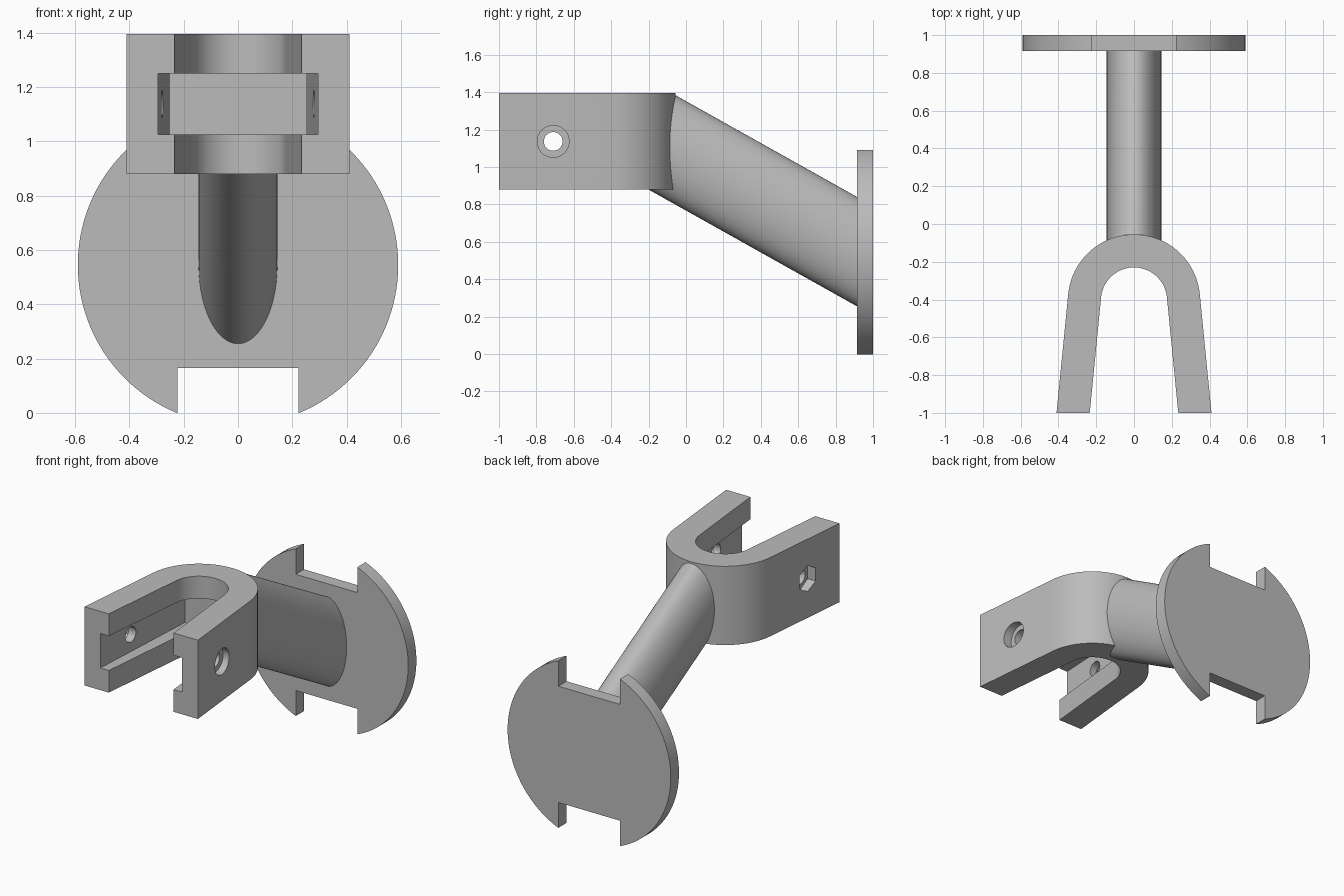
import bpy, bmesh, math
from mathutils import Vector

if "Cube" in bpy.data.objects:
    bpy.data.objects.remove(bpy.data.objects["Cube"])

grey = bpy.data.materials.new("plain grey")
grey.use_nodes = True
colour = (0.5, 0.5, 0.5, 1)
grey.diffuse_color = colour
grey.node_tree.nodes["Principled BSDF"].inputs["Base Color"].default_value = colour


def prism(name, outline, step, clip_z=None):
    """Extrude a closed outline of 3D points along a step vector."""
    bm = bmesh.new()
    face = bm.faces.new([bm.verts.new(p) for p in outline])
    new = bmesh.ops.extrude_face_region(bm, geom=[face], use_keep_orig=True)
    moved = [g for g in new["geom"] if isinstance(g, bmesh.types.BMVert)]
    bmesh.ops.translate(bm, verts=moved, vec=step)
    if clip_z is not None:
        cut = bmesh.ops.bisect_plane(bm, geom=bm.verts[:] + bm.edges[:] + bm.faces[:],
                                     plane_co=(0, 0, clip_z), plane_no=(0, 0, 1), clear_outer=True)
        rim = [g for g in cut["geom_cut"] if isinstance(g, bmesh.types.BMEdge)]
        bmesh.ops.contextual_create(bm, geom=rim)
    bmesh.ops.recalc_face_normals(bm, faces=bm.faces[:])
    mesh = bpy.data.meshes.new(name)
    bm.to_mesh(mesh)
    bm.free()
    mesh.materials.append(grey)
    obj = bpy.data.objects.new(name, mesh)
    bpy.context.collection.objects.link(obj)
    return obj


def ring(rx, rz, centre, sides, axis):
    """Ellipse of points across the x or y axis."""
    x, y, z = centre
    turns = [math.tau * i / sides for i in range(sides)]
    if axis == "x":
        return [(x, y + rx * math.sin(t), z + rz * math.cos(t)) for t in turns]
    return [(x + rx * math.sin(t), y, z + rz * math.cos(t)) for t in turns]


def finish(obj, cutters):
    """Subtract the cutters and smooth the curved faces."""
    bpy.ops.object.select_all(action="DESELECT")
    obj.select_set(True)
    bpy.context.view_layer.objects.active = obj
    for c in cutters:
        mod = obj.modifiers.new("cut", "BOOLEAN")
        mod.operation, mod.solver, mod.object = "DIFFERENCE", "EXACT", c
        bpy.ops.object.modifier_apply(modifier=mod.name)
    bpy.ops.object.shade_smooth_by_angle(angle=math.radians(30))


# Fork: a U with slightly splayed legs
FORK_LOW, FORK_TOP, BEND_Y, SPLAY = 0.88, 1.395, -0.405, 0.098


def bend(radius):
    """Right-to-left path down one leg, round the bend and back."""
    pts = []
    for i in range(49):
        t = SPLAY + (math.pi - 2 * SPLAY) * i / 48
        pts.append((radius * math.cos(t), BEND_Y + radius * math.sin(t)))
    x, y = pts[0]
    tip = x + (y + 1) * math.tan(SPLAY)
    return [(tip, -1)] + pts + [(-tip, -1)]


outline = [(x, y, FORK_LOW) for x, y in bend(0.35) + bend(0.175)[::-1]]
fork = prism("fork", outline, (0, 0, FORK_TOP - FORK_LOW))

# Slot inside the fork
BOLT_Y, BOLT_Z = -0.71, 1.137
back, front, slot_low = -0.19, -1.05, 1.025
slot = prism("slot_cutter", [(-0.25, back, slot_low), (0.25, back, slot_low),
                             (0.298, front, slot_low), (-0.298, front, slot_low)], (0, 0, 0.225))

# Bolt hole, round head recess on the left, hexagonal nut recess on the right
bolt = prism("bolt_cutter", ring(0.05, 0.05, (-0.6, BOLT_Y, BOLT_Z), 32, "x"), (1.2, 0, 0))
head = prism("head_cutter", ring(0.085, 0.085, (0.33, BOLT_Y, BOLT_Z), 40, "x"), (0.2, 0, 0))
nut = prism("nut_cutter", ring(0.085, 0.085, (-0.33, BOLT_Y, BOLT_Z), 6, "x"), (-0.2, 0, 0))

# Slanted oval arm
arm = prism("arm", ring(0.145, 0.2925, (0, 0.93, 0.539), 96, "y"),
            Vector((0, -1.13, 0.633)), clip_z=1.392)

# Round mounting plate with a notch above and below
PLATE_Z, PLATE_Y = 0.545, 0.915
plate = prism("mounting_plate", ring(0.59, 0.59, (0, PLATE_Y, PLATE_Z), 128, "y"), (0, 0.085, 0))
notches = []
for side in (-1, 1):
    z0, z1 = PLATE_Z + side * 0.38, PLATE_Z + side * 0.7
    notches.append(prism("notch_cutter", [(-0.223, 0.8, z0), (0.223, 0.8, z0),
                                          (0.223, 0.8, z1), (-0.223, 0.8, z1)], (0, 0.4, 0)))

finish(fork, [slot, bolt, head, nut])
finish(arm, [slot])
finish(plate, notches)
for c in [slot, bolt, head, nut] + notches:
    bpy.data.objects.remove(c)
